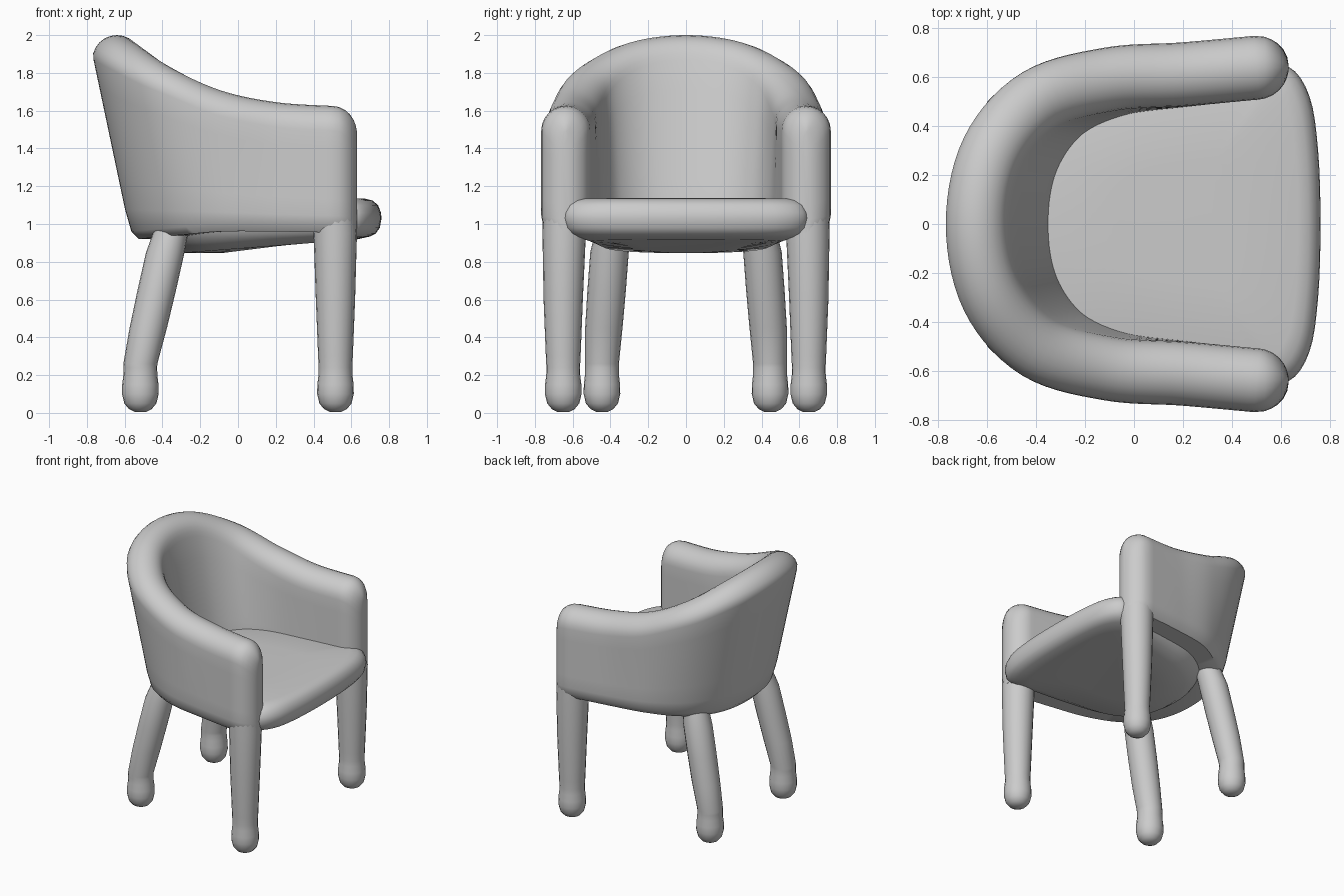
import bpy, bmesh, math
from mathutils import Vector

if "Cube" in bpy.data.objects:
    bpy.data.objects.remove(bpy.data.objects["Cube"])

grey = bpy.data.materials.new("plain grey")
grey.use_nodes = True
grey.diffuse_color = (0.6, 0.6, 0.6, 1)
grey.node_tree.nodes["Principled BSDF"].inputs["Base Color"].default_value = (0.6, 0.6, 0.6, 1)


def loft(name, rings):
    """Skin a list of closed rings and cap both ends."""
    bm = bmesh.new()
    loops = [[bm.verts.new(p) for p in ring] for ring in rings]
    n = len(loops[0])
    for a, b in zip(loops, loops[1:]):
        for i in range(n):
            j = (i + 1) % n
            bm.faces.new((a[i], a[j], b[j], b[i]))
    bm.faces.new(loops[0][::-1])
    bm.faces.new(loops[-1])
    bmesh.ops.recalc_face_normals(bm, faces=bm.faces[:])
    mesh = bpy.data.meshes.new(name)
    bm.to_mesh(mesh)
    bm.free()
    mesh.materials.append(grey)
    obj = bpy.data.objects.new(name, mesh)
    bpy.context.collection.objects.link(obj)
    bpy.ops.object.select_all(action="DESELECT")
    obj.select_set(True)
    bpy.context.view_layer.objects.active = obj
    bpy.ops.object.shade_smooth_by_angle(angle=math.radians(50))


def spline(points, steps, closed=False):
    """Smooth curve through points of any dimension."""
    pts = [Vector(p) for p in points]
    n = len(pts)
    get = (lambda i: pts[i % n]) if closed else (lambda i: pts[max(0, min(n - 1, i))])
    out = []
    for i in range(n if closed else n - 1):
        a, b, c, d = (get(i + k) for k in (-1, 0, 1, 2))
        for s in range(steps):
            t = s / steps
            out.append(0.5 * (2 * b + (c - a) * t + (2 * a - 5 * b + 4 * c - d) * t * t
                              + (3 * b - a - 3 * c + d) * t ** 3))
    return out if closed else out + [pts[-1]]


# Curved wall: top x, top y, bottom x, bottom y, crest height, bottom height
HALF = 0.13
half_path = [(0.5, 0.637, 0.5, 0.637, 1.625, 0.955), (0.2, 0.61, 0.2, 0.605, 1.645, 0.96),
             (-0.1, 0.59, -0.08, 0.555, 1.71, 0.96), (-0.39, 0.505, -0.28, 0.43, 1.845, 0.94),
             (-0.575, 0.295, -0.4, 0.24, 1.96, 0.925), (-0.635, 0, -0.435, 0, 2.0, 0.92)]
mirrored = [(a, -b, c, -d, e, f) for a, b, c, d, e, f in half_path[-2::-1]]
stations = spline(half_path + mirrored, 7)


def wall_ring(s, across, half, drop=0.0, forward=0.0):
    top, bottom, base = Vector(s[0:2]), Vector(s[2:4]), s[5]
    shoulder = s[4] - drop - HALF
    rise = shoulder - base
    outline = [(math.cos(k * math.pi / 12), shoulder + HALF * math.sin(k * math.pi / 12))
               for k in range(13)]
    outline += [(-1, base + rise * k / 6) for k in (5, 4, 3, 2, 1)]
    outline += [(-0.93, base + 0.04), (-0.7, base), (0.7, base), (0.93, base + 0.04)]
    outline += [(1, base + rise * k / 6) for k in (1, 2, 3, 4, 5)]
    ring = []
    for u, z in outline:
        p = bottom.lerp(top, min(1.03, (z - base) / rise)) + across * u * half
        ring.append((p.x + forward, p.y, z))
    return ring


# Rounded arm fronts close both ends of the wall
def arm_front(s, across):
    return [wall_ring(s, across, HALF * math.cos(a), 0.15 * (1 - math.cos(a)), 0.13 * math.sin(a))
            for a in (math.radians(d) for d in (15, 30, 45, 60, 72, 82))]


rings = arm_front(stations[0], Vector((0, -1)))[::-1]
for i, s in enumerate(stations):
    before, after = stations[max(0, i - 1)], stations[min(len(stations) - 1, i + 1)]
    tangent = Vector((after[0] - before[0], after[1] - before[1])).normalized()
    rings.append(wall_ring(s, Vector((-tangent.y, tangent.x)), HALF))
rings += arm_front(stations[-1], Vector((0, 1)))
loft("backrest_and_arms", rings)

# Seat cushion with a rounded rim and sagging underside
half_seat = [(0.76, 0), (0.75, 0.3), (0.715, 0.52), (0.63, 0.64), (0.5, 0.62), (0.2, 0.58),
             (-0.1, 0.52), (-0.3, 0.4), (-0.41, 0.2), (-0.44, 0)]
outline = spline(half_seat + [(x, -y) for x, y in half_seat[-2:0:-1]], 4, closed=True)
# scale, height, tilt
profile = [(0.4, 1.138, 0), (0.85, 1.135, 0), (0.92, 1.125, 0), (0.97, 1.1, 0), (0.995, 1.06, 0),
           (1, 1.03, 0), (0.985, 0.98, 0), (0.95, 0.945, 0.01), (0.9, 0.92, 0.03),
           (0.78, 0.89, 0.06), (0.4, 0.883, 0.05)]
loft("seat", [[(0.15 + (p.x - 0.15) * k, p.y * k, z + tilt * (p.x - 0.3)) for p in outline]
              for k, z, tilt in profile])

# Legs with rounded feet: height, radius
foot = [(0.005, 0.03), (0.02, 0.06), (0.05, 0.085), (0.1, 0.097), (0.15, 0.096),
        (0.2, 0.09), (0.24, 0.089)]


def leg(name, side, path, widths):
    """path: x, y, z centre line above the foot; widths: matching radii."""
    x0, y0, _ = path[0]
    centres = [((x0, y0, z), r) for z, r in foot] + list(zip(path, widths))
    loft(name, [[(x + r * math.cos(k * math.pi / 10), side * (y + r * math.sin(k * math.pi / 10)), z)
                 for k in range(20)] for (x, y, z), r in centres])


for label, side in (("left", 1), ("right", -1)):
    leg("front_leg_" + label, side,
        [(0.516, 0.65, 0.3), (0.516, 0.65, 0.6), (0.515, 0.645, 0.95), (0.505, 0.64, 1.2)],
        [0.092, 0.104, 0.115, 0.115])
    leg("back_leg_" + label, side,
        [(-0.517, 0.445, 0.26), (-0.475, 0.435, 0.45), (-0.43, 0.42, 0.65),
         (-0.385, 0.405, 0.85), (-0.35, 0.385, 0.98)],
        [0.09, 0.099, 0.102, 0.102, 0.09])
